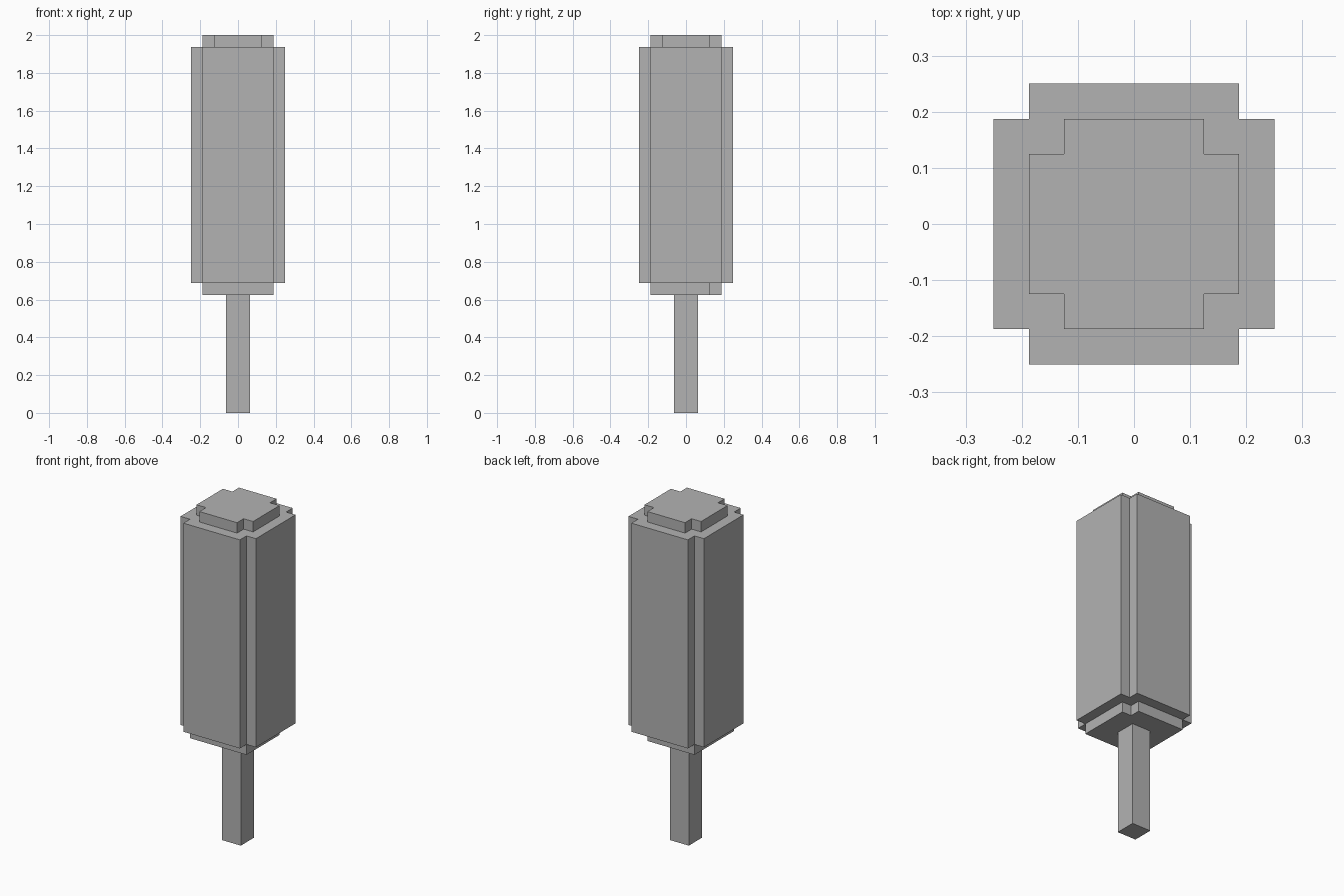
import bpy
import bmesh

cube = bpy.data.objects.get("Cube")
if cube:
    bpy.data.objects.remove(cube, do_unlink=True)

U = 2 / 32  # block size
ALL_CORNERS = [(1, 1), (-1, 1), (-1, -1), (1, -1)]

grey = bpy.data.materials.new("plain_grey")
grey.use_nodes = True
colour = (0.45, 0.45, 0.45, 1)
grey.diffuse_color = colour
grey.node_tree.nodes["Principled BSDF"].inputs["Base Color"].default_value = colour


def block(name, half, bottom, top, notched=()):
    """Upright square prism with one-block notches cut from the given corners."""
    outline = []
    for sx, sy in ALL_CORNERS:
        if (sx, sy) in notched:
            inner = half - 1
            steps = [(half, inner), (inner, inner), (inner, half)]
            if sx != sy:
                steps.reverse()
        else:
            steps = [(half, half)]
        outline += [(sx * x * U, sy * y * U) for x, y in steps]

    bm = bmesh.new()
    base = bm.faces.new([bm.verts.new((x, y, bottom * U)) for x, y in outline])
    result = bmesh.ops.extrude_face_region(bm, geom=[base], use_keep_orig=True)
    raised = [v for v in result["geom"] if isinstance(v, bmesh.types.BMVert)]
    bmesh.ops.translate(bm, verts=raised, vec=(0, 0, (top - bottom) * U))
    bmesh.ops.recalc_face_normals(bm, faces=bm.faces)
    mesh = bpy.data.meshes.new(name)
    bm.to_mesh(mesh)
    bm.free()
    mesh.materials.append(grey)
    obj = bpy.data.objects.new(name, mesh)
    bpy.context.collection.objects.link(obj)
    return obj


# Stick, underside step, main body and top cap
block("stick", 1, 0, 10)
block("lower_step", 3, 10, 11, notched=[(1, 1)])
block("main_body", 4, 11, 31, notched=ALL_CORNERS)
block("top_cap", 3, 31, 32, notched=ALL_CORNERS)
